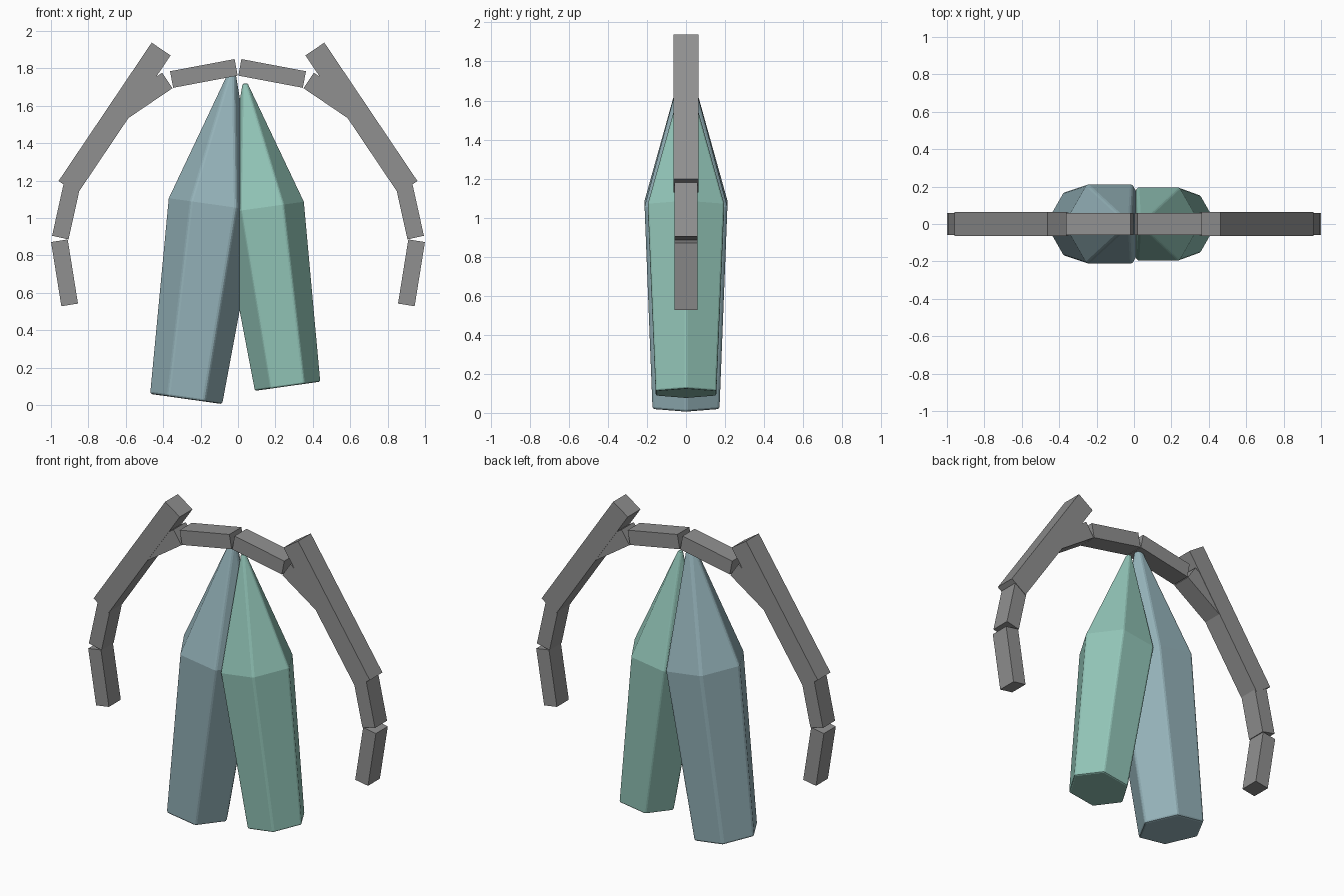
import bpy, bmesh, math
from mathutils import Vector

if "Cube" in bpy.data.objects:
    bpy.data.objects.remove(bpy.data.objects["Cube"])


def material(name, color):
    m = bpy.data.materials.new(name)
    m.diffuse_color = (*color, 1)
    m.use_nodes = True
    m.node_tree.nodes["Principled BSDF"].inputs["Base Color"].default_value = m.diffuse_color
    return m


GREY = material("stone grey", (0.28, 0.28, 0.28))
BLUE = material("blue grey", (0.30, 0.45, 0.49))
GREEN = material("sea green", (0.29, 0.56, 0.48))


def add_object(name, bm, mat):
    bmesh.ops.recalc_face_normals(bm, faces=bm.faces)
    mesh = bpy.data.meshes.new(name)
    bm.to_mesh(mesh)
    bm.free()
    mesh.materials.append(mat)
    ob = bpy.data.objects.new(name, mesh)
    bpy.context.collection.objects.link(ob)
    return ob


def crystal(name, base, tilt, rings, mat):
    """Six-sided prism tapering to a blunt tip; rings are (height, radius)."""
    bm = bmesh.new()
    loops = []
    for h, r in rings:
        loops.append([bm.verts.new((r * math.cos(k * math.pi / 3),
                                    r * math.sin(k * math.pi / 3), h))
                      for k in range(6)])
    for low, high in zip(loops, loops[1:]):
        for k in range(6):
            n = (k + 1) % 6
            bm.faces.new((low[k], low[n], high[n], high[k]))
    bm.faces.new(loops[0])
    bm.faces.new(loops[-1])
    ob = add_object(name, bm, mat)
    ob.location = base
    ob.rotation_euler = (0, math.radians(tilt), 0)
    # Softly worn edges
    bevel = ob.modifiers.new("worn edges", 'BEVEL')
    bevel.width = 0.012
    bevel.segments = 2
    bevel.limit_method = 'ANGLE'
    bevel.angle_limit = math.radians(20)
    return ob


def beam(name, start, end, thick, depth, side):
    """Square-cut bar between two points of the XZ plane."""
    a = Vector((start[0] * side, 0, start[1]))
    b = Vector((end[0] * side, 0, end[1]))
    along = (b - a).normalized()
    across = Vector((-along.z, 0, along.x)) * thick / 2
    bm = bmesh.new()
    corners = [bm.verts.new(p + across * s)
               for p, s in ((a, 1), (b, 1), (b, -1), (a, -1))]
    face = bm.faces.new(corners)
    ext = bmesh.ops.extrude_face_region(bm, geom=[face])
    moved = [v for v in ext["geom"] if isinstance(v, bmesh.types.BMVert)]
    bmesh.ops.translate(bm, verts=moved, vec=(0, depth, 0))
    bmesh.ops.translate(bm, verts=bm.verts, vec=(0, -depth / 2, 0))
    return add_object(name, bm, GREY)


# Pair of leaning crystals
crystal("blue_crystal", (-0.277, 0, 0.032), 8,
        [(0, 0.198), (1.05, 0.245), (1.755, 0.025)], BLUE)
crystal("green_crystal", (0.265, 0, 0.100), -8,
        [(0, 0.179), (0.965, 0.226), (1.635, 0.016)], GREEN)

# Segmented arch, repeated on both sides
segments = [
    ("crown_segment", (0.010, 1.805), (0.355, 1.740), 0.090, 0.120),
    ("shoulder_segment", (0.378, 1.735), (0.610, 1.578), 0.100, 0.122),
    ("long_spar", (0.411, 1.903), (0.909, 1.163), 0.122, 0.126),
    ("wrist_segment", (0.888, 1.175), (0.950, 0.895), 0.090, 0.120),
    ("end_segment", (0.955, 0.878), (0.900, 0.535), 0.090, 0.118),
]
for side, label in ((1, "right"), (-1, "left")):
    for name, start, end, thick, depth in segments:
        beam(f"{label}_{name}", start, end, thick, depth, side)
